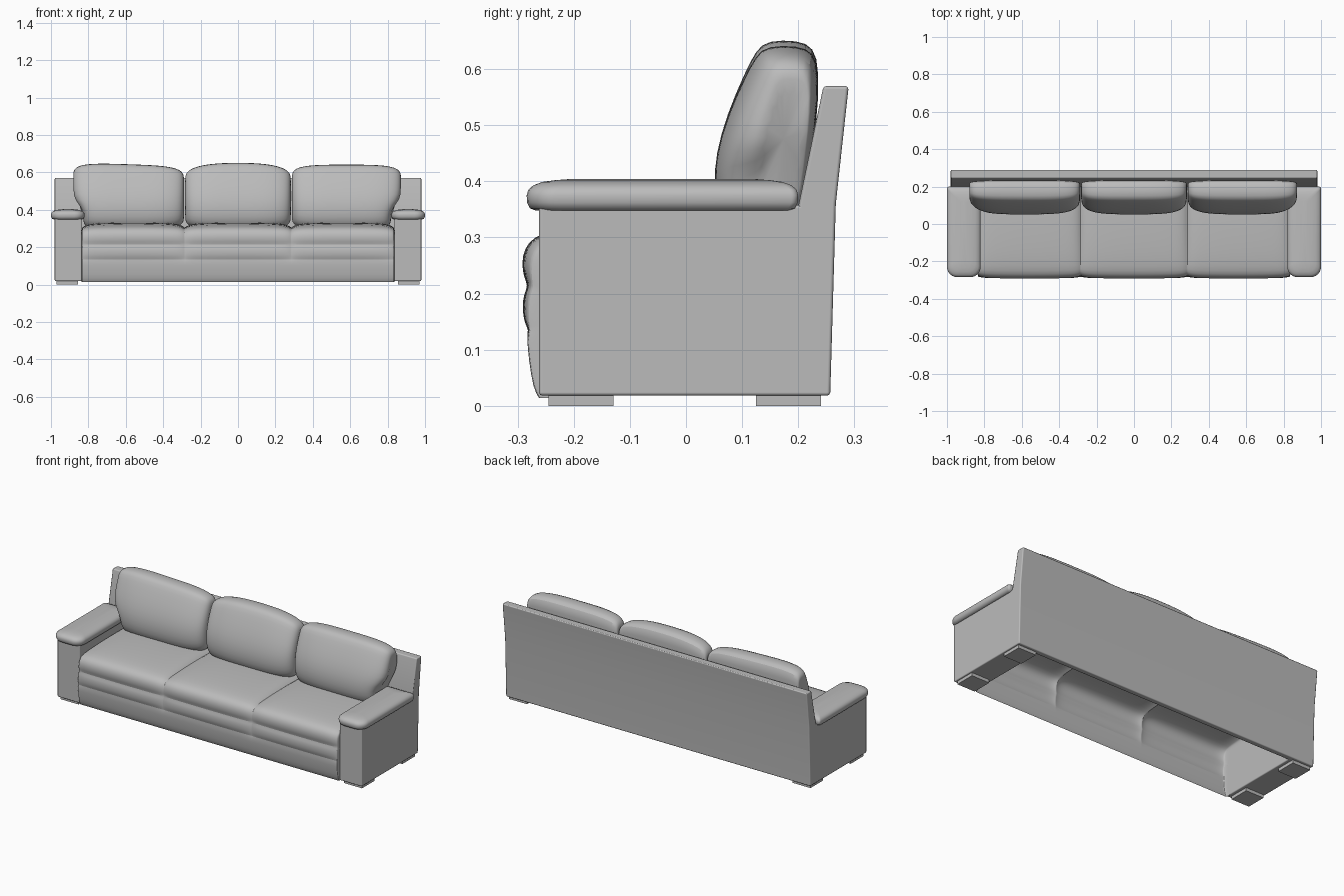
import bpy, bmesh, math

cube = bpy.data.objects.get("Cube")
if cube:
    bpy.data.objects.remove(cube, do_unlink=True)

grey = bpy.data.materials.new("grey_leather")
grey.use_nodes = True
grey.diffuse_color = (0.5, 0.5, 0.5, 1)
grey.node_tree.nodes["Principled BSDF"].inputs["Base Color"].default_value = (0.5, 0.5, 0.5, 1)


def loft(name, rings, closed=True, caps=True, bevel=0, subsurf=0):
    """Skin a list of rings of points into one object."""
    bm = bmesh.new()
    rows = [[bm.verts.new(p) for p in ring] for ring in rings]
    n = len(rows[0])
    for a, b in zip(rows, rows[1:]):
        for i in range(n if closed else n - 1):
            j = (i + 1) % n
            bm.faces.new((a[i], a[j], b[j], b[i]))
    if caps:
        bm.faces.new(rows[0][::-1])
        bm.faces.new(rows[-1])
    bmesh.ops.recalc_face_normals(bm, faces=bm.faces)
    mesh = bpy.data.meshes.new(name)
    bm.to_mesh(mesh)
    bm.free()
    mesh.materials.append(grey)
    mesh.shade_smooth()
    mesh.set_sharp_from_angle(angle=math.radians(50))
    obj = bpy.data.objects.new(name, mesh)
    bpy.context.collection.objects.link(obj)
    if bevel:
        mod = obj.modifiers.new("Soft edges", "BEVEL")
        mod.width, mod.segments = bevel, 2
        mod.harden_normals = True
    if subsurf:
        mod = obj.modifiers.new("Smooth", "SUBSURF")
        mod.levels = mod.render_levels = subsurf
    return obj


def extrude_x(name, profile, x0, x1, bevel=0):
    return loft(name, [[(x, y, z) for y, z in profile] for x in (x0, x1)], bevel=bevel)


def smoothstep(t):
    t = min(max(t, 0), 1)
    return t * t * (3 - 2 * t)


# Slanted back panel across the full width
extrude_x("back_panel", [(.225, .018), (.257, .018), (.267, .36), (.29, .57),
                         (.245, .57), (.2, .355)], -.98, .98, .006)


# Arm pad outline: round front corners, nearly square back corners
def pad_ring(side, z, inset):
    cx, cy, hx, hy = side * .91, -.042, .09 - inset, .242 - inset
    pts = []
    for k, (sx, sy) in enumerate(((1, 1), (-1, 1), (-1, -1), (1, -1))):
        r = .012 if sy > 0 else .055 - inset * .4
        r = min(r, hx * .9)
        for i in range(7):
            a = math.pi / 2 * (k + i / 6)
            pts.append((cx + sx * (hx - r) + r * math.cos(a),
                        cy + sy * (hy - r) + r * math.sin(a), z))
    return pts


PAD_LEVELS = [(.348, .016), (.352, .006), (.362, .001), (.375, 0), (.385, .003),
              (.393, .012), (.399, .028), (.402, .05), (.404, .075)]

for label, s in (("left", 1), ("right", -1)):
    # Arm block
    extrude_x(label + "_arm", [(-.262, .018), (.25, .018), (.258, .358), (-.262, .358)],
              s * .836, s * .98, .006)
    loft(label + "_arm_pad", [pad_ring(s, z, d) for z, d in PAD_LEVELS])
    # Block feet
    for end, y in (("front", -.245), ("back", .125)):
        extrude_x(f"{label}_{end}_foot", [(y, 0), (y + .116, 0), (y + .116, .02), (y, .02)],
                  s * .855, s * .97)

# Seat and rolled front: y, z and how far each point sinks at a seam
SEAT = [(-.262, .014, 0, 0), (-.272, .03, 0, 0), (-.280, .08, 0, 0), (-.284, .125, 0, 0),
        (-.280, .135, .002, 0), (-.288, .147, .006, 0), (-.292, .175, .01, 0),
        (-.289, .2, .01, 0), (-.281, .214, .008, 0), (-.289, .228, .012, 0),
        (-.293, .255, .016, 0), (-.288, .28, .018, -.006), (-.272, .302, .016, -.012),
        (-.23, .315, .006, -.018), (-.15, .324, 0, -.022), (-.05, .33, 0, -.026),
        (.06, .333, 0, -.028), (.2, .33, 0, -.028)]


def seat_ring(x, sink, shrink=0):
    return [(x, y + dy * sink + shrink, z + dz * sink - (shrink if z > .2 else 0))
            for y, z, dy, dz in SEAT]


seat = [seat_ring(-.836, 1, .03), seat_ring(-.836, 1, .012)]
STEPS = 18
for cx, hx in ((-.559, .274), (0, .285), (.559, .274)):
    for i in range(STEPS + 1):
        u = math.sin(math.pi * (i / STEPS - .5))
        if cx > -.5 and i == 0:
            continue
        seat.append(seat_ring(cx + u * hx, .35 * abs(u) ** 2.5 + .65 * abs(u) ** 14))
seat += [seat_ring(.836, 1, .012), seat_ring(.836, 1, .03)]
loft("seat", seat, closed=False, caps=False, subsurf=1)

# Plump back cushions
CUSHION = [(.09, .295), (.058, .335), (.049, .39), (.053, .45), (.073, .52), (.103, .59),
           (.125, .635), (.145, .652), (.2, .652), (.228, .64), (.238, .6), (.233, .5),
           (.217, .4), (.2, .32), (.15, .29)]


def back_cushion(name, cx, hx, outer, lift):
    rings = []
    for i in range(1, 28):
        t = math.pi * (i / 28 - .5)
        u = math.copysign(abs(math.sin(t)) ** .6, t)
        high = math.cos(t) ** .2
        deep = math.cos(t) ** .36
        ring = []
        for y, z in CUSHION:
            zz = .47 + (z - .47) * high
            zz += lift(u) * max(0, (z - .47) / .18)
            # Outer side tucks in above the arm
            tuck = .055 * smoothstep((.47 - zz) / .08) * max(0, u * outer) ** 3
            ring.append((cx + hx * u - outer * tuck, .2 + (y - .2) * deep, zz))
        rings.append(ring)
    loft(name, rings, subsurf=1)


back_cushion("right_back_cushion", -.585, .298, -1, lambda u: -.008 - .01 * u)
back_cushion("middle_back_cushion", 0, .284, 0, lambda u: -.02 * u * u)
back_cushion("left_back_cushion", .58, .294, 1, lambda u: -.01)
